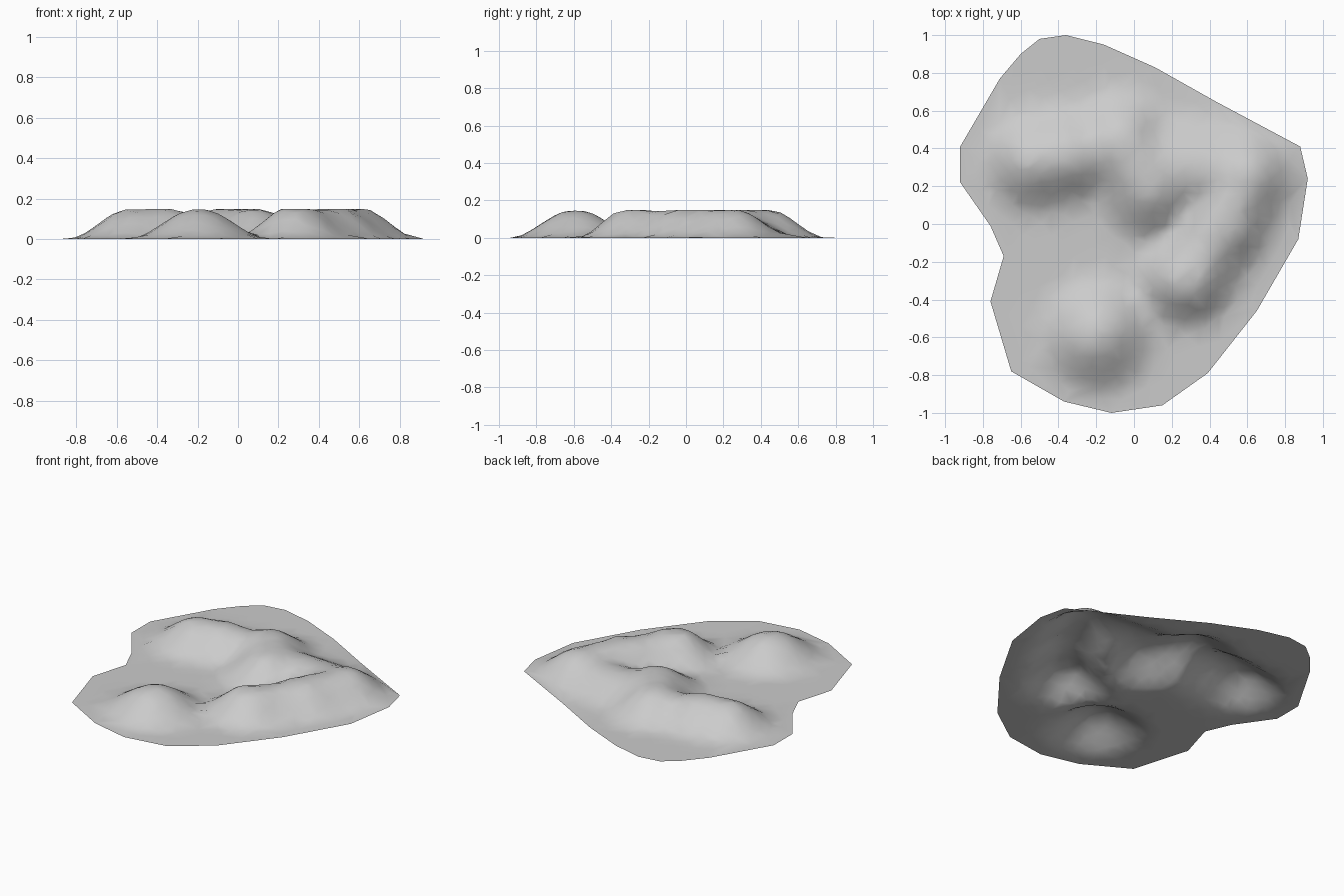
import bpy, random
from mathutils import Vector
from mathutils.geometry import delaunay_2d_cdt, intersect_point_line

cube = bpy.data.objects.get("Cube")
if cube:
    bpy.data.objects.remove(cube, do_unlink=True)
random.seed(4)

# Ground outline, clockwise
outline = [Vector(p) for p in (
    (-.36, 1), (-.16, .95), (.11, .83), (.43, .65), (.88, .41), (.92, .24),
    (.87, -.08), (.65, -.46), (.39, -.79), (.15, -.96), (-.12, -1), (-.37, -.94),
    (-.65, -.78), (-.76, -.41), (-.69, -.17), (-.76, -.01), (-.92, .22),
    (-.92, .41), (-.71, .77), (-.6, .9), (-.5, .98))]

# Hill crests: start, end, height, foot radius
crests = [
    ((-.53, .33), (-.36, .36), .145, .30),
    ((-.36, .36), (-.05, .42), .120, .29),
    ((-.07, .43), (.08, .19), .145, .31),
    ((.08, .30), (.55, .27), .118, .32),
    ((.60, .25), (.48, .0), .147, .29),
    ((.48, .0), (.29, -.29), .143, .28),
    ((.26, -.30), (.29, -.29), .143, .28),
    ((-.20, -.60), (-.19, -.58), .145, .33),
]


def closest(p, a, b):
    """Distance from p to the segment a-b."""
    a, b = Vector(a), Vector(b)
    t = min(1, max(0, intersect_point_line(p, a, b)[1]))
    return (p - a.lerp(b, t)).length


def height(p):
    """Blend of all hill flanks at p."""
    total = 0
    for a, b, top, radius in crests:
        u = min(1, max(0, 1 - (closest(p, a, b) - .03) / (radius - .03)))
        flank = .75 * u * u * (3 - 2 * u) + .25 * u
        total += (top * flank) ** 6
    return min(.148, total ** (1 / 6))


# Scattered points inside the outline, dense on the hills only
count = len(outline)
rim = [(i, (i + 1) % count) for i in range(count)]
points = list(outline)
step = .055
for i in range(-17, 18):
    for j in range(-18, 19):
        p = Vector((i + random.uniform(-.3, .3), j + random.uniform(-.3, .3))) * step
        near_rim = min(closest(p, outline[a], outline[b]) for a, b in rim) < .04
        if not near_rim and (height(p) > 0 or (i + j) % 3 == 0):
            points.append(p)

# Triangulated ground sheet, keeping only the inside of the outline
flat, _, faces, *_ = delaunay_2d_cdt(points, rim, [], 1, 1e-5)
if sum((flat[f[1]] - flat[f[0]]).cross(flat[f[2]] - flat[f[0]]) for f in faces) < 0:
    faces = [f[::-1] for f in faces]
mesh = bpy.data.meshes.new("hilly_ground")
mesh.from_pydata([(p.x, p.y, height(p)) for p in flat], [], faces)
mesh.update()
ground = bpy.data.objects.new("hilly_ground", mesh)
bpy.context.collection.objects.link(ground)
mesh.shade_smooth()

# Pale grey
grey = bpy.data.materials.new("pale_grey")
grey.use_nodes = True
colour = (.6, .6, .6, 1)
grey.diffuse_color = colour
grey.node_tree.nodes["Principled BSDF"].inputs["Base Color"].default_value = colour
mesh.materials.append(grey)
